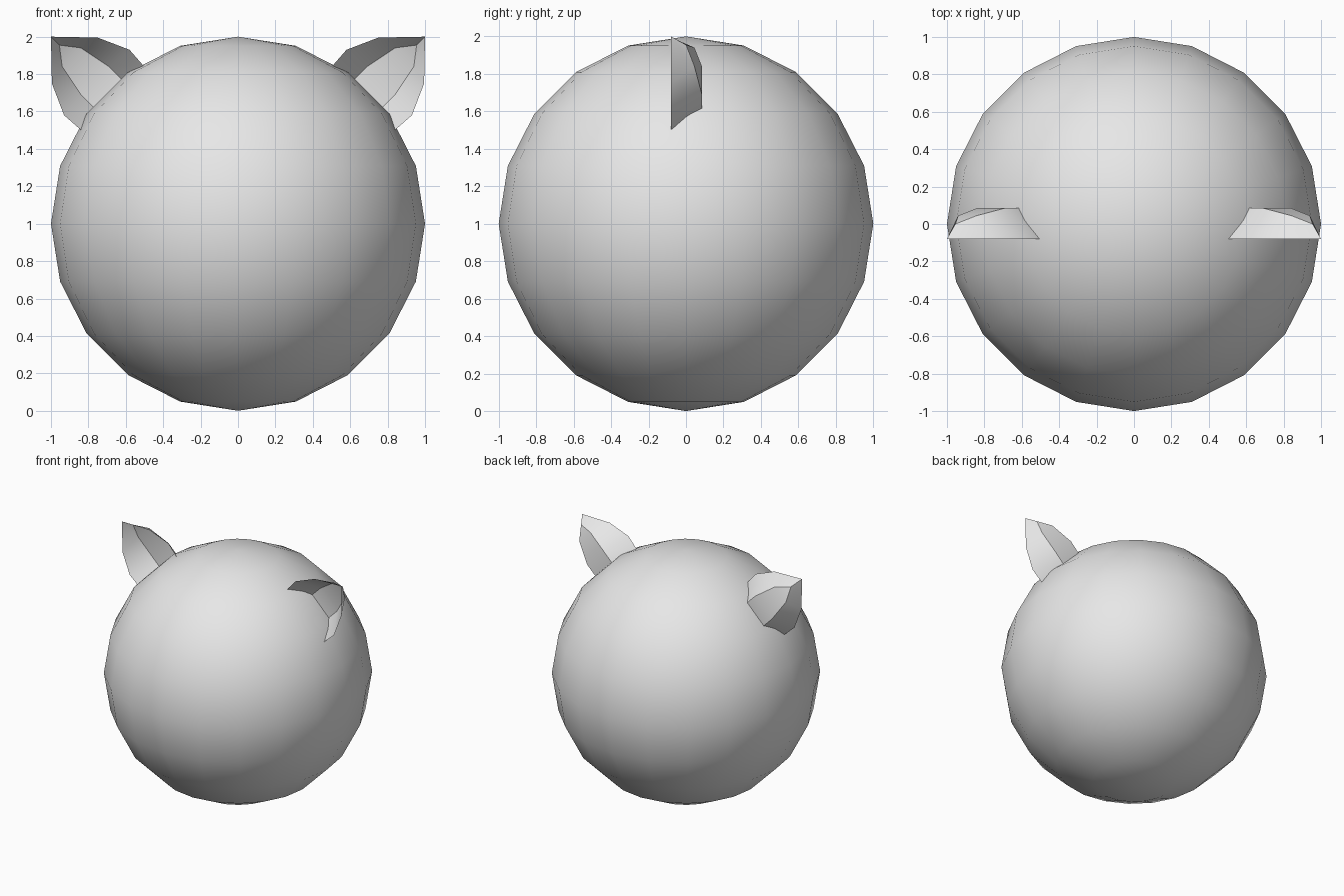
import bpy
import bmesh
from math import radians

old = bpy.data.objects.get("Cube")
if old:
    bpy.data.objects.remove(old, do_unlink=True)

# One plain grey for everything
grey = bpy.data.materials.new("plain_grey")
grey.use_nodes = True
colour = (0.8, 0.8, 0.8, 1)
grey.diffuse_color = colour
grey.node_tree.nodes["Principled BSDF"].inputs["Base Color"].default_value = colour


def finish(obj):
    obj.data.materials.append(grey)
    bpy.ops.object.select_all(action="DESELECT")
    obj.select_set(True)
    bpy.context.view_layer.objects.active = obj
    bpy.ops.object.shade_smooth_by_angle(angle=radians(30))


# Round head
bpy.ops.mesh.primitive_uv_sphere_add(segments=20, ring_count=10, radius=1, location=(0, 0, 1))
head = bpy.context.object
head.name = "head"
finish(head)

# Ear: an open scoop, symmetric about the diagonal; offsets are from the head centre
rim = [(0.45, -0.08, 0.78), (0.51, -0.08, 0.85), (0.58, -0.08, 0.93), (0.75, -0.08, 0.995)]
back = [(0.52, 0.085, 0.68), (0.62, 0.085, 0.77), (0.69, 0.085, 0.84), (0.84, 0.045, 0.94)]
bm = bmesh.new()


def vert(p):
    return bm.verts.new(p)


rows = []
for a, b in zip(rim, back):
    rows.append([vert(p) for p in (a, b, b[::-1], a[::-1])])
for low, high in zip(rows, rows[1:]):
    for i in range(3):
        bm.faces.new((low[i], low[i + 1], high[i + 1], high[i]))

# Close the strips into the pointed tip
ridge = vert((0.955, 0.0, 0.955))
tip = vert((1, -0.08, 1))
a, b, c, d = rows[-1]
bm.faces.new((a, b, ridge, tip))
bm.faces.new((b, c, ridge))
bm.faces.new((c, d, tip, ridge))

# Outer side of the scoop faces backwards
bm.normal_update()
if sum(f.normal.y for f in bm.faces) < 0:
    bmesh.ops.reverse_faces(bm, faces=bm.faces[:])
mesh = bpy.data.meshes.new("ears")
bm.to_mesh(mesh)
bm.free()
ears = bpy.data.objects.new("ears", mesh)
ears.location.z = 1
bpy.context.collection.objects.link(ears)
finish(ears)
mirror = ears.modifiers.new("other_ear", "MIRROR")
mirror.use_axis = (True, False, False)
